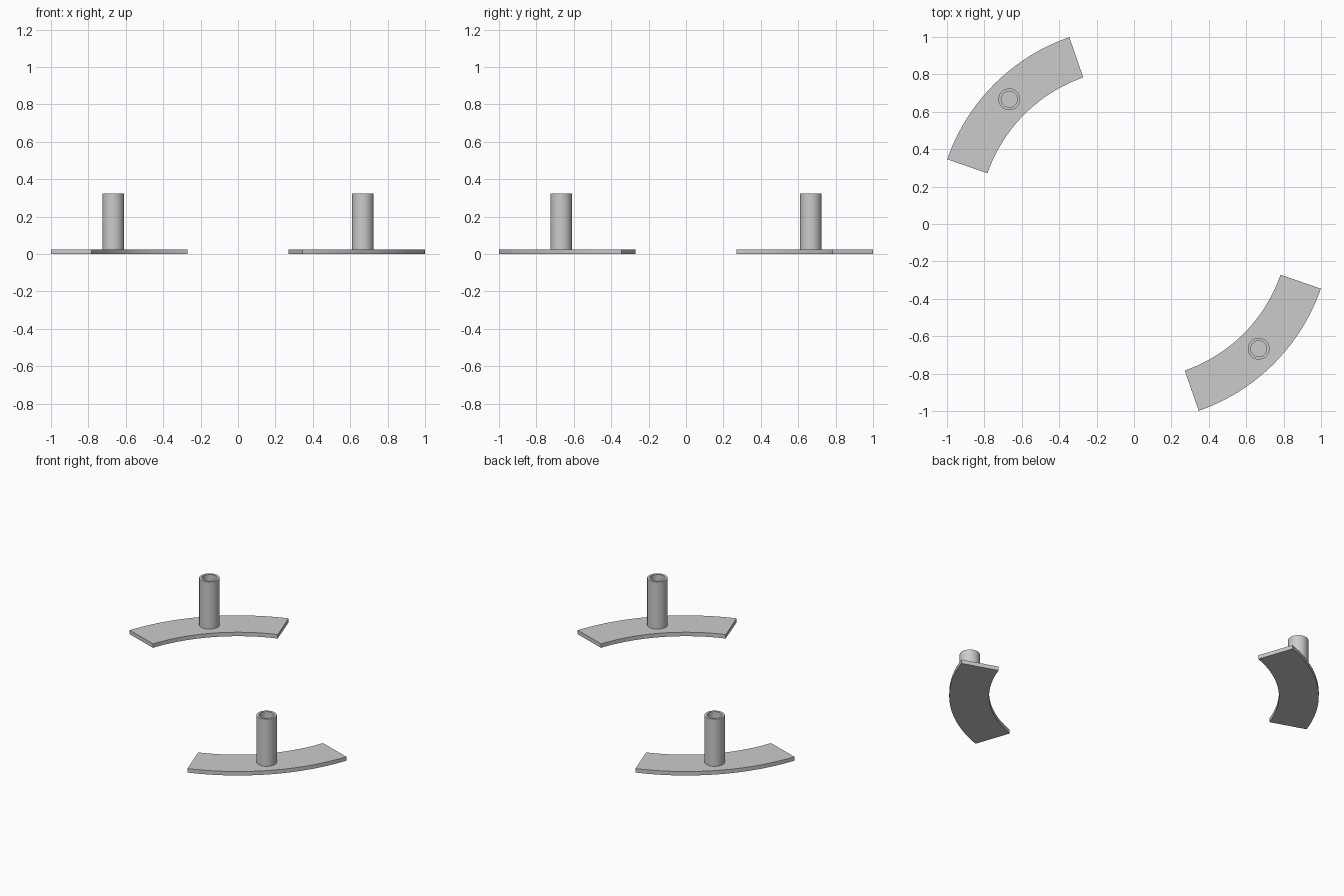
import bpy, bmesh, math
from math import cos, sin, radians

if "Cube" in bpy.data.objects:
    bpy.data.objects.remove(bpy.data.objects["Cube"])

def finish(name, bm):
    bmesh.ops.recalc_face_normals(bm, faces=bm.faces)
    me = bpy.data.meshes.new(name)
    bm.to_mesh(me)
    bm.free()
    ob = bpy.data.objects.new(name, me)
    bpy.context.collection.objects.link(ob)
    bpy.ops.object.select_all(action='DESELECT')
    ob.select_set(True)
    bpy.context.view_layer.objects.active = ob
    bpy.ops.object.shade_smooth_by_angle(angle=radians(30))
    return ob

def ring_sweep(name, r_in, r_out, z0, z1, a0, a1, n, closed, centre=(0, 0)):
    """Sweep a rectangular section about a vertical axis."""
    bm = bmesh.new()
    rows = []
    for i in range(n if closed else n + 1):
        a = radians(a0 + (a1 - a0) * i / n)
        rows.append([bm.verts.new((centre[0] + r * cos(a), centre[1] + r * sin(a), z))
                     for r, z in ((r_in, z0), (r_out, z0), (r_out, z1), (r_in, z1))])
    pairs = list(zip(rows, rows[1:]))
    if closed:
        pairs.append((rows[-1], rows[0]))
    else:
        bm.faces.new(rows[0])
        bm.faces.new(rows[-1])
    for p, q in pairs:
        for k in range(4):
            m = (k + 1) % 4
            bm.faces.new((p[k], p[m], q[m], q[k]))
    return finish(name, bm)

# two opposite curved base plates, each with an upright open tube
for side, mid in (("back_left", 135), ("front_right", 315)):
    ring_sweep(side + "_plate", 0.829, 1.057, 0.0, 0.025,
               mid - 25.9, mid + 25.9, 24, False)
    c = (0.943 * cos(radians(mid)), 0.943 * sin(radians(mid)))
    ring_sweep(side + "_tube", 0.043, 0.058, 0.025, 0.323, 0, 360, 32, True, c)
